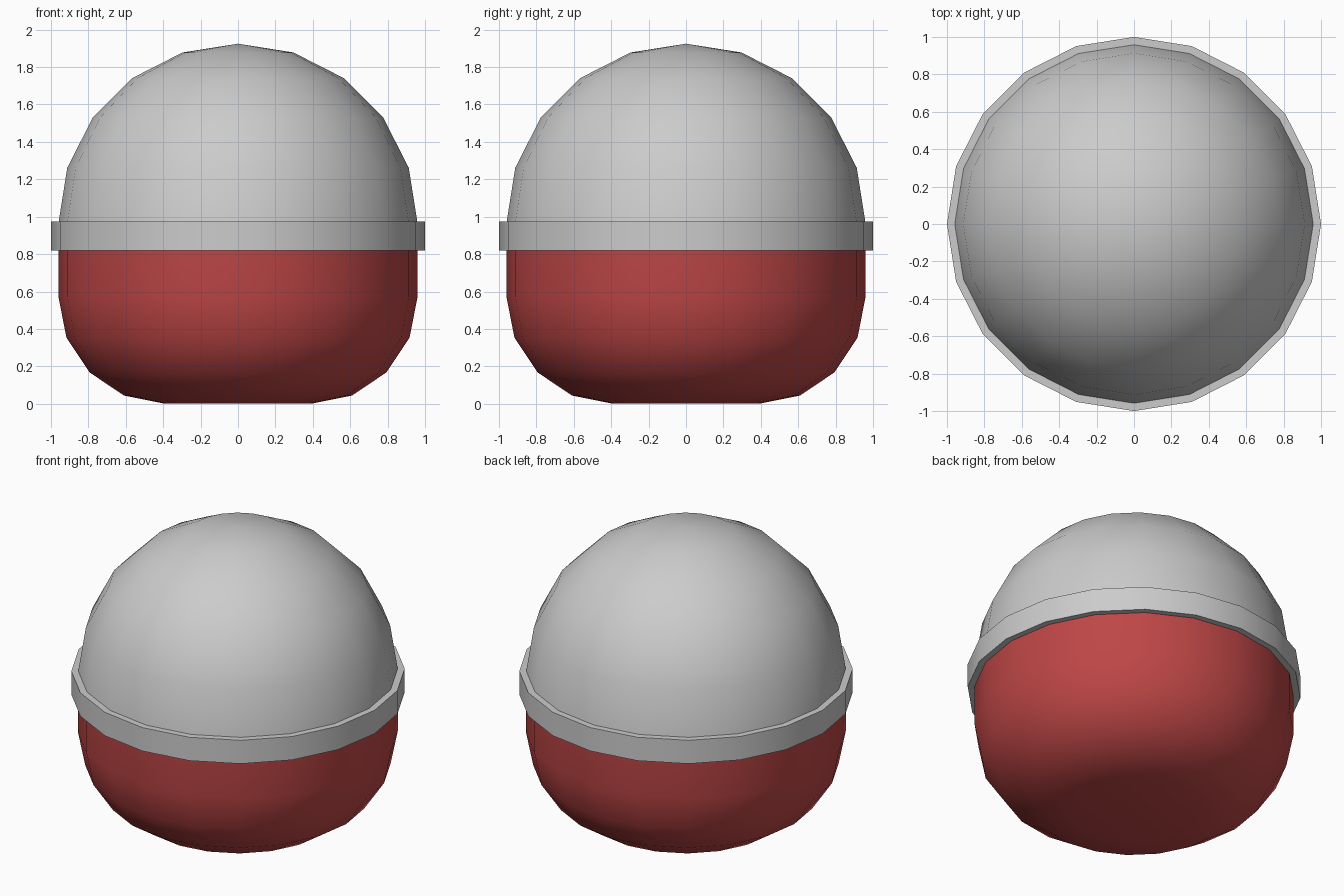
import bpy, math

if "Cube" in bpy.data.objects:
    bpy.data.objects.remove(bpy.data.objects["Cube"])

SIDES = 20


def lathe(name, profile, closed=False):
    """Revolve (radius, z) points around z; a zero radius becomes a pole."""
    rings, verts, faces = [], [], []
    for r, z in profile:
        n = 1 if r == 0 else SIDES
        rings.append([len(verts) + i for i in range(n)])
        for i in range(n):
            a = 2 * math.pi * i / SIDES
            verts.append((r * math.cos(a), r * math.sin(a), z))
    pairs = list(zip(rings, rings[1:]))
    if closed:
        pairs.append((rings[-1], rings[0]))
    for lo, hi in pairs:
        for i in range(SIDES):
            j = (i + 1) % SIDES
            n = len(lo), len(hi)
            quad = [lo[i % n[0]], lo[j % n[0]], hi[j % n[1]], hi[i % n[1]]]
            faces.append(list(dict.fromkeys(quad)))
    # flat end caps where an open profile stops away from the axis
    if not closed:
        if len(rings[0]) > 1:
            faces.append(rings[0][::-1])
        if len(rings[-1]) > 1:
            faces.append(rings[-1])
    mesh = bpy.data.meshes.new(name)
    mesh.from_pydata(verts, [], faces)
    obj = bpy.data.objects.new(name, mesh)
    bpy.context.collection.objects.link(obj)
    bpy.ops.object.select_all(action='DESELECT')
    obj.select_set(True)
    bpy.context.view_layer.objects.active = obj
    bpy.ops.object.shade_smooth_by_angle(angle=math.radians(30))
    return obj


R = 0.96           # body radius
SEAM = 0.965       # height where dome meets base

# Dome: upper half of a sphere, 18 degree rings
dome = [(R * math.cos(math.radians(a)), SEAM + R * math.sin(math.radians(a)))
        for a in range(0, 90, 18)] + [(0, SEAM + R)]
lathe("dome", dome)

# Base: rounded bottom edge, straight wall up to the seam
E = 0.57
base = [(R - E + E * math.sin(t), E - E * math.cos(t))
        for t in (math.pi / 8 * k for k in range(5))] + [(R, SEAM)]
cup = lathe("base", base)
red = bpy.data.materials.new("red")
red.diffuse_color = (0.52, 0.062, 0.062, 1)
red.use_nodes = True
red.node_tree.nodes["Principled BSDF"].inputs["Base Color"].default_value = red.diffuse_color
cup.data.materials.append(red)

# Band: raised ring around the seam
lathe("band", [(0.95, 0.82), (1.0, 0.82), (1.0, 0.975), (0.95, 0.975)], closed=True)
